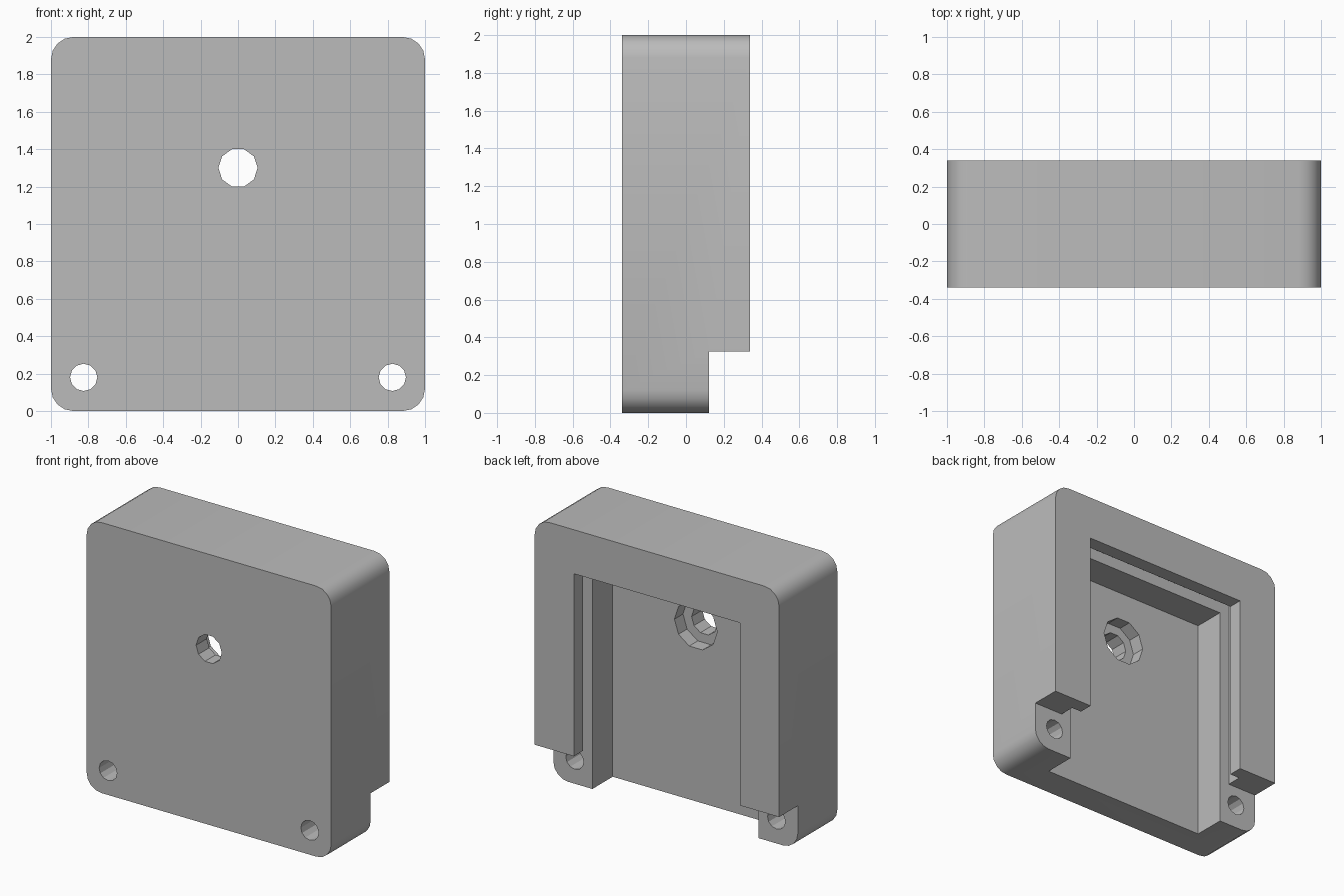
import bpy, bmesh, math

cube = bpy.data.objects.get("Cube")
if cube:
    bpy.data.objects.remove(cube, do_unlink=True)

grey = bpy.data.materials.new("plain grey")
grey.use_nodes = True
colour = (0.5, 0.5, 0.5, 1)
grey.diffuse_color = colour
grey.node_tree.nodes["Principled BSDF"].inputs["Base Color"].default_value = colour


def prism(name, outline, y0, y1):
    """Extrude an (x, z) outline from y0 to y1."""
    bm = bmesh.new()
    face = bm.faces.new([bm.verts.new((x, y0, z)) for x, z in outline])
    ext = bmesh.ops.extrude_face_region(bm, geom=[face])
    verts = [v for v in ext["geom"] if isinstance(v, bmesh.types.BMVert)]
    bmesh.ops.translate(bm, verts=verts, vec=(0, y1 - y0, 0))
    bmesh.ops.recalc_face_normals(bm, faces=bm.faces)
    mesh = bpy.data.meshes.new(name)
    bm.to_mesh(mesh)
    bm.free()
    mesh.materials.append(grey)
    obj = bpy.data.objects.new(name, mesh)
    bpy.context.collection.objects.link(obj)
    return obj


def rect(half, z0, z1):
    return [(-half, z0), (half, z0), (half, z1), (-half, z1)]


def ring(x, z, r, sides):
    return [(x + r * math.cos(math.tau * i / sides),
             z + r * math.sin(math.tau * i / sides)) for i in range(sides)]


def rounded_square(r, steps):
    pts = []
    for q, (sx, sz) in enumerate([(1, 1), (-1, 1), (-1, -1), (1, -1)]):
        for i in range(steps + 1):
            a = (q + i / steps) * math.pi / 2
            pts.append((sx * (1 - r) + r * math.cos(a),
                        1 + sz * (1 - r) + r * math.sin(a)))
    return pts


# Rounded block
BACK, LEDGE, FLOOR, SINK = 0.34, 0.122, -0.115, -0.215
housing = prism("housing", rounded_square(0.12, 4), -BACK, BACK)

cutters = [
    # Bottom step behind the two lugs
    prism("step_cutter", rect(1.2, -0.2, 0.325), LEDGE, 0.6),
    # Main pocket, open at the back and bottom
    prism("pocket_cutter", rect(0.68, -0.3, 1.675), FLOOR, 0.7),
    # Sliding-cover groove under the rear lip
    prism("groove_cutter", rect(0.76, -0.25, 1.76), LEDGE, 0.235),
    # Centre hole with counterbore
    prism("centre_hole_cutter", ring(0, 1.3, 0.105, 10), -0.6, 0.1),
    prism("counterbore_cutter", ring(0, 1.3, 0.175, 10), SINK, 0.1),
]
# Lug holes
for side, sx in (("left", 1), ("right", -1)):
    cutters.append(prism(side + "_lug_hole_cutter", ring(sx * 0.825, 0.18, 0.073, 12), -0.6, 0.2))

bpy.context.view_layer.objects.active = housing
for cutter in cutters:
    mod = housing.modifiers.new(cutter.name, "BOOLEAN")
    mod.operation = "DIFFERENCE"
    mod.solver = "EXACT"
    mod.object = cutter
    bpy.ops.object.modifier_apply(modifier=mod.name)
    bpy.data.objects.remove(cutter, do_unlink=True)

# Smooth rounded corners, sharp edges elsewhere
bpy.ops.object.select_all(action="DESELECT")
housing.select_set(True)
bpy.ops.object.shade_smooth_by_angle(angle=math.radians(28))
